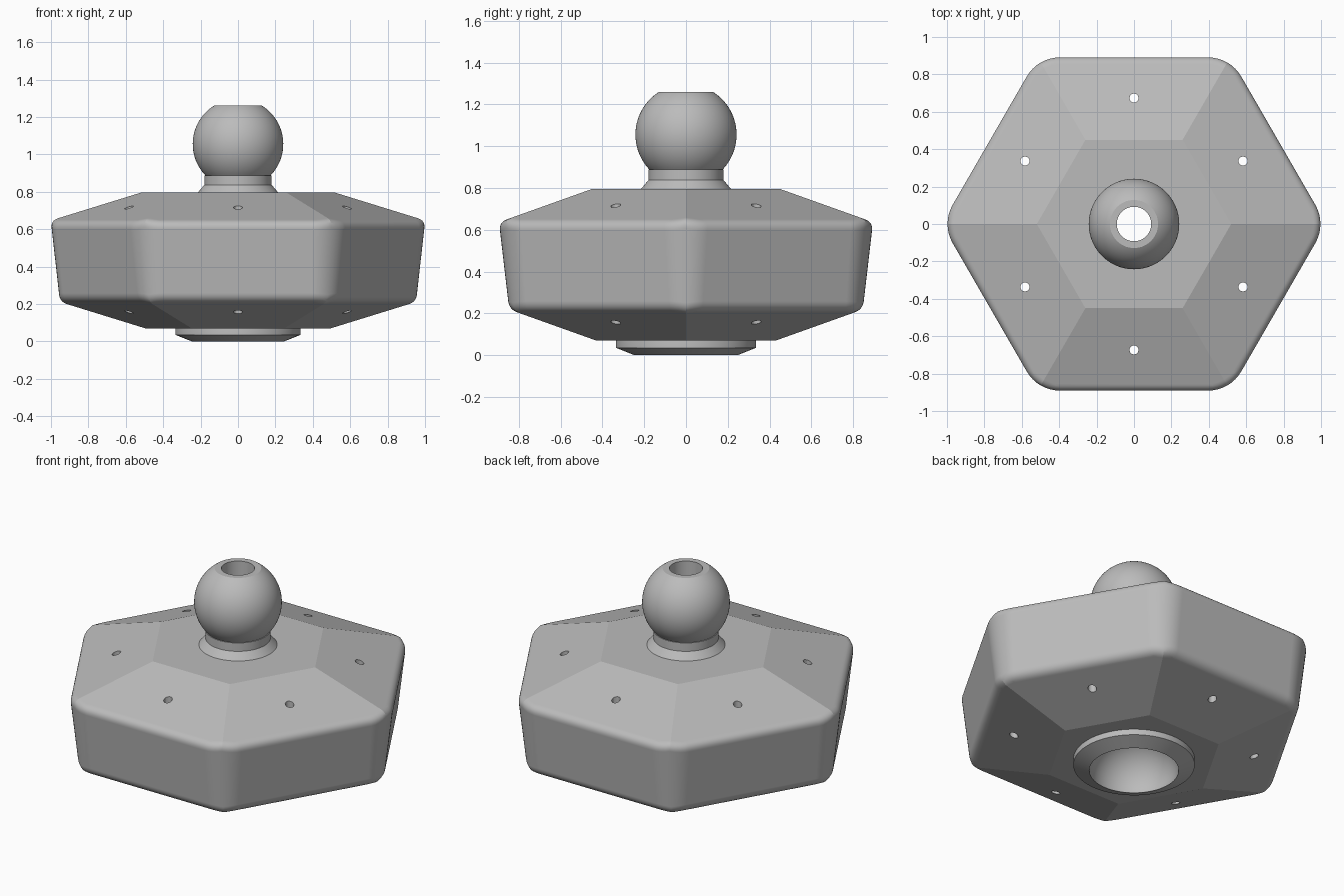
import bpy, bmesh, math
from math import cos, sin, pi, radians
from mathutils import Vector

cube = bpy.data.objects.get("Cube")
if cube:
    bpy.data.objects.remove(cube, do_unlink=True)

grey = bpy.data.materials.new("plain grey")
grey.use_nodes = True
colour = (0.5, 0.5, 0.5, 1)
grey.diffuse_color = colour
grey.node_tree.nodes["Principled BSDF"].inputs["Base Color"].default_value = colour


def make_object(name, bm):
    bmesh.ops.recalc_face_normals(bm, faces=bm.faces)
    mesh = bpy.data.meshes.new(name)
    bm.to_mesh(mesh)
    bm.free()
    mesh.materials.append(grey)
    obj = bpy.data.objects.new(name, mesh)
    bpy.context.collection.objects.link(obj)
    return obj


def activate(obj):
    bpy.ops.object.select_all(action='DESELECT')
    obj.select_set(True)
    bpy.context.view_layer.objects.active = obj


def smooth(obj, degrees):
    activate(obj)
    bpy.ops.object.shade_smooth_by_angle(angle=radians(degrees))


def grid_faces(bm, rings, close):
    """Skin a list of closed vertex rings."""
    pairs = list(zip(rings, rings[1:])) + ([(rings[-1], rings[0])] if close else [])
    for a, b in pairs:
        for i in range(len(a)):
            j = (i + 1) % len(a)
            bm.faces.new((a[i], a[j], b[j], b[i]))


def lathe(name, profile, steps=96):
    """Turn a closed (radius, height) profile around z."""
    bm = bmesh.new()
    rings = [[bm.verts.new((r * cos(2 * pi * k / steps), r * sin(2 * pi * k / steps), z))
              for k in range(steps)] for r, z in profile]
    grid_faces(bm, rings, True)
    return make_object(name, bm)


def arc(radius, height, start, end, count):
    """Circular profile points; angles are elevations in degrees."""
    angles = [radians(start + (end - start) * i / count) for i in range(count + 1)]
    return [(radius * cos(t), height + radius * sin(t)) for t in angles]


# Hexagonal body: tapered wall, sloped roof and underside, rounded corners and rims
CORE, WIDE, NARROW, RIM = 0.685, 0.895, 0.846, 0.04
SLOPE = 0.357
TOP, BOTTOM, TOP_FLAT, BOTTOM_FLAT = 0.795, 0.07, 0.45, 0.43
ARC_STEPS, RIM_STEPS = 8, 8


def hex_distance(p):
    return max(p.x * cos(radians(30 + 60 * k)) + p.y * sin(radians(30 + 60 * k))
               for k in range(6))


def roof(p):
    return Vector((p.x, p.y, TOP - SLOPE * (hex_distance(p) - TOP_FLAT)))


def underside(p):
    return Vector((p.x, p.y, BOTTOM + SLOPE * (hex_distance(p) - BOTTOM_FLAT)))


def fillet(a, b, c):
    return [a * (1 - t) ** 2 + b * (2 * t * (1 - t)) + c * t * t
            for t in (i / RIM_STEPS for i in range(RIM_STEPS + 1))]


def column(corner, turn):
    out = Vector((cos(corner), sin(corner), 0))
    away = Vector((cos(corner + turn), sin(corner + turn), 0))

    def at(apothem):
        return out * (CORE / cos(pi / 6)) + away * (apothem - CORE)

    high, low = roof(at(WIDE)), underside(at(NARROW))
    wall = (low - high).normalized() * RIM
    upper = fillet(roof(at(WIDE - RIM)), high, high + wall)
    lower = fillet(low - wall, low, underside(at(NARROW - RIM)))
    first = out * (TOP_FLAT / cos(pi / 6)) + Vector((0, 0, TOP))
    last = out * (BOTTOM_FLAT / cos(pi / 6)) + Vector((0, 0, BOTTOM))
    return [first] + upper + lower + [last]


columns = [column(k * pi / 3, radians(-30 + 60 * s / ARC_STEPS))
           for k in range(6) for s in range(ARC_STEPS + 1)]
bm = bmesh.new()
rings = [[bm.verts.new(p) for p in ring] for ring in zip(*columns)]
grid_faces(bm, rings, False)
bm.faces.new(rings[0])
bm.faces.new(rings[-1])
bmesh.ops.remove_doubles(bm, verts=bm.verts, dist=0.0001)
bmesh.ops.dissolve_limit(bm, angle_limit=0.01, verts=bm.verts, edges=bm.edges)
body = make_object("hexagonal_body", bm)

# Six vertical drill holes and the central opening
bm = bmesh.new()
for k in range(7):
    hole = bmesh.ops.create_cone(bm, cap_ends=True, segments=24 if k < 6 else 64,
                                 radius1=0.024 if k < 6 else 0.3,
                                 radius2=0.024 if k < 6 else 0.19, depth=1)
    angle = radians(30 + 60 * k)
    reach = 0.673 if k < 6 else 0
    bmesh.ops.translate(bm, verts=hole["verts"],
                        vec=(reach * cos(angle), reach * sin(angle), 0.42))
cutter = make_object("hole_cutter", bm)
cutter.hide_render = True
cut = body.modifiers.new("holes", 'BOOLEAN')
cut.operation = 'DIFFERENCE'
cut.solver = 'EXACT'
cut.object = cutter
activate(body)
bpy.ops.object.modifier_apply(modifier=cut.name)
bpy.data.objects.remove(cutter, do_unlink=True)
smooth(body, 15)
weighted = body.modifiers.new("even shading", 'WEIGHTED_NORMAL')
weighted.keep_sharp = True

# Turned centre: ball stud on top, flanged socket below, bore through the middle
BALL, BALL_Z, BORE = 0.242, 1.055, 0.092
low_angle = -math.degrees(math.asin((BALL_Z - 0.888) / BALL))
high_angle = math.degrees(math.asin((1.26 - BALL_Z) / BALL))
socket_end = math.degrees(math.acos(BORE / 0.245))
profile = [(0.247, 0), (0.335, 0.035), (0.335, 0.075), (0.22, 0.79),
           (0.18, 0.837), (0.18, 0.888)]
profile += arc(BALL, BALL_Z, low_angle, high_angle, 32)
profile += [(BORE, 1.26)]
profile += arc(0.245, 0.01, socket_end, 0, 20)
smooth(lathe("ball_stud_and_socket", profile), 25)
